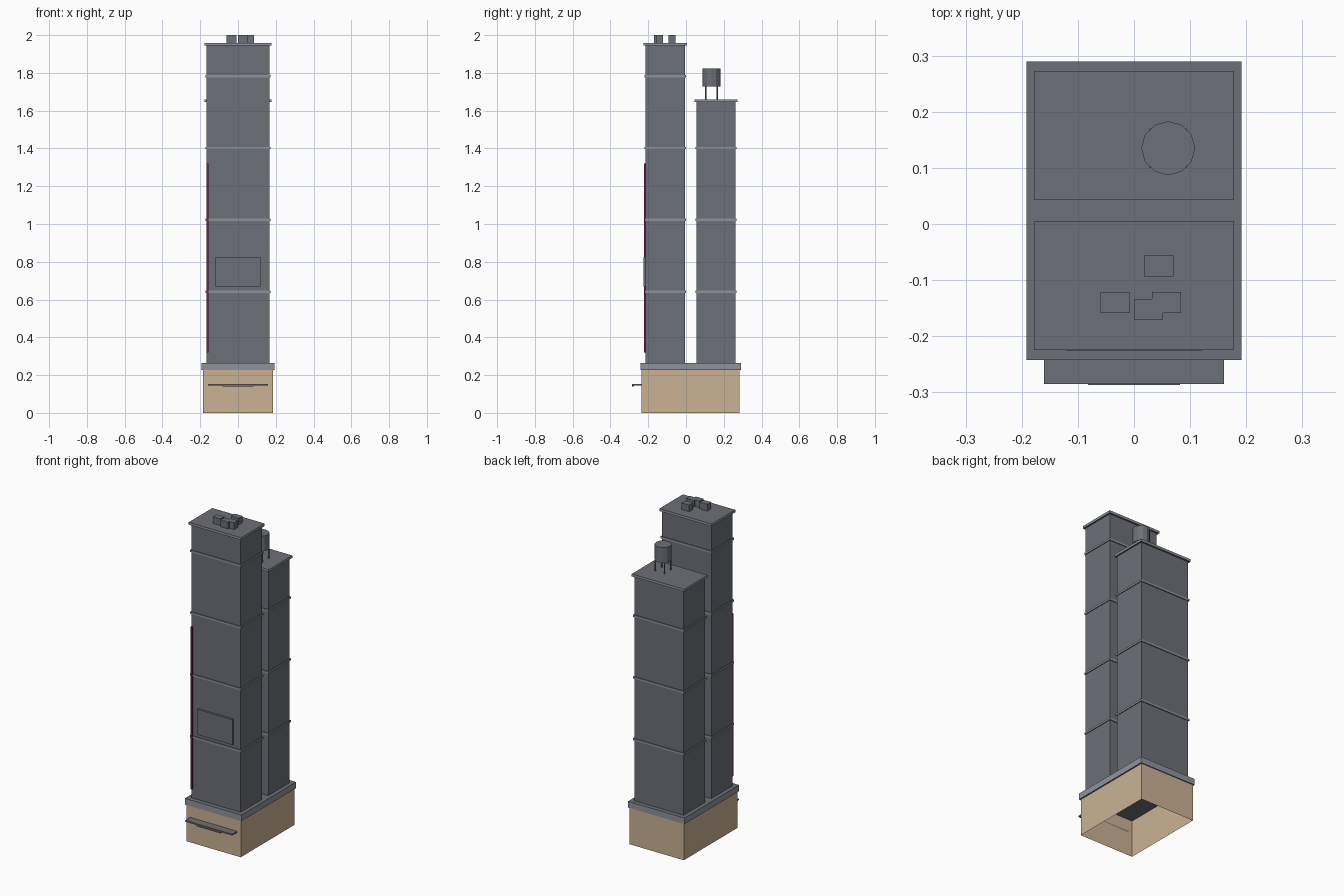
import bpy, bmesh, math
from mathutils import Matrix

cube = bpy.data.objects.get("Cube")
if cube:
    bpy.data.objects.remove(cube, do_unlink=True)


def material(name, srgb):
    mat = bpy.data.materials.new(name)
    color = [((c + 0.055) / 1.055) ** 2.4 for c in srgb] + [1]
    mat.use_nodes = True
    mat.diffuse_color = color
    mat.node_tree.nodes["Principled BSDF"].inputs["Base Color"].default_value = color
    return mat


wall = material("slate wall", (0.43, 0.44, 0.47))
trim = material("pale trim", (0.56, 0.575, 0.6))
stone = material("tan stone", (0.79, 0.70, 0.58))
magenta = material("sign magenta", (0.45, 0.12, 0.32))


def finish(name, bm, *mats):
    mesh = bpy.data.meshes.new(name)
    bm.to_mesh(mesh)
    bm.free()
    for mat in mats:
        mesh.materials.append(mat)
    obj = bpy.data.objects.new(name, mesh)
    bpy.context.collection.objects.link(obj)
    return obj


def block(name, x, y, z, mat, side_mat=None, open_ends=False):
    """Box from (min, max) ranges; vertical faces may take their own colour."""
    bm = bmesh.new()
    bmesh.ops.create_cube(bm, size=1)
    for v in bm.verts:
        v.co = [r[0] if c < 0 else r[1] for c, r in zip(v.co, (x, y, z))]
    bm.normal_update()
    ends = [f for f in bm.faces if abs(f.normal.z) > 0.5]
    if side_mat:
        for f in bm.faces:
            f.material_index = 0 if f in ends else 1
    if open_ends:
        bmesh.ops.delete(bm, geom=ends, context="FACES")
    return finish(name, bm, mat, *([side_mat] if side_mat else []))


def around(center, half):
    return (center - half, center + half)


def cylinder(name, x, y, z, radius, sides, mat):
    bm = bmesh.new()
    bmesh.ops.create_cone(bm, cap_ends=True, segments=sides, radius1=radius,
                          radius2=radius, depth=z[1] - z[0],
                          matrix=Matrix.Translation((x, y, sum(z) / 2)))
    return finish(name, bm, mat)


# Hollow podium and its slab
block("podium", around(0, 0.184), around(0.024, 0.26), (0, 0.226), stone, open_ends=True)
block("podium_slab", around(0, 0.192), around(0.024, 0.266), (0.226, 0.264), wall, trim)


# Towers with belt courses and roof caps
def tower(name, y, top, belts):
    block(name, around(0, 0.168), around(y, 0.104), (0.264, top), wall)
    block(name + "_roof_cap", around(0, 0.178), around(y, 0.1145), (top, top + 0.015), wall, trim)
    for i in range(belts):
        z = 0.642 + 0.38 * i
        block(f"{name}_belt_{i + 1}", around(0, 0.173), around(y, 0.109),
              around(z, 0.006), wall, trim)


tower("front_tower", -0.11, 1.944, 4)
tower("back_tower", 0.1585, 1.645, 3)

# Rooftop machinery
for i, (x, y) in enumerate([(-0.034, -0.14), (0.044, -0.075), (0.026, -0.152), (0.058, -0.14)]):
    block(f"roof_unit_{i + 1}", around(x, 0.026), around(y, 0.0185), (1.959, 2), wall)

# Water tank on four legs
tank_x, tank_y = 0.061, 0.135
cylinder("water_tank", tank_x, tank_y, (1.728, 1.822), 0.048, 12, wall)
for sx in (-1, 1):
    for sy in (-1, 1):
        cylinder("tank_leg", tank_x + sx * 0.031, tank_y + sy * 0.031,
                 (1.66, 1.728), 0.004, 6, wall)

# Entrance canopy with light strip, wall panel and vertical sign
block("canopy", around(0, 0.16), (-0.285, -0.236), (0.146, 0.154), wall)
block("canopy_strip", around(0, 0.082), (-0.287, -0.275), (0.139, 0.147), wall)
block("wall_panel", around(0, 0.12), (-0.226, -0.214), (0.67, 0.825), wall)
block("vertical_sign", (-0.167, -0.157), (-0.222, -0.214), (0.32, 1.32), wall, magenta)
